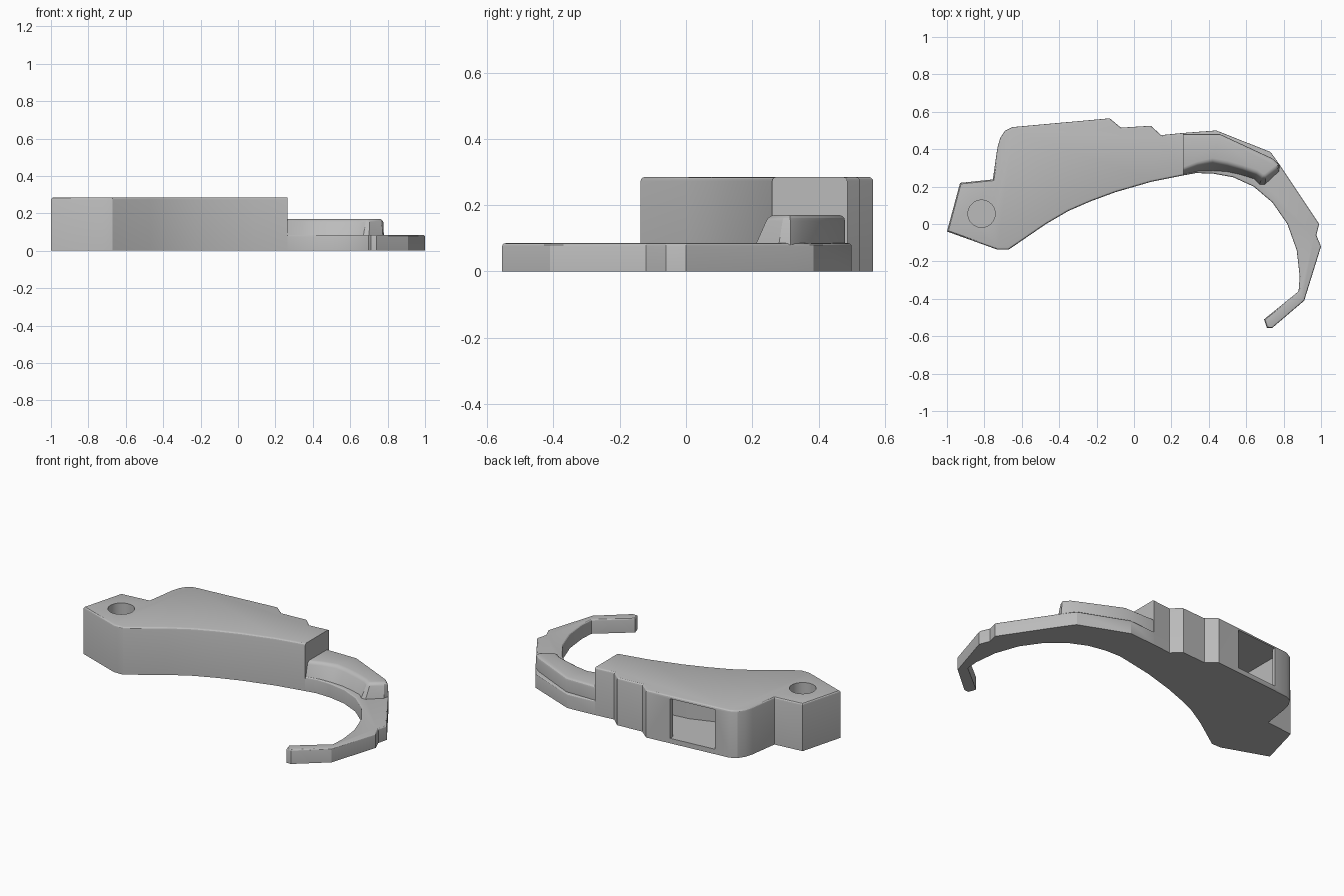
import bpy, bmesh, math

cube = bpy.data.objects.get("Cube")
if cube:
    bpy.data.objects.remove(cube, do_unlink=True)

# Single grey plastic
grey = bpy.data.materials.new("plain_grey")
grey.use_nodes = True
colour = (0.5, 0.5, 0.5, 1)
grey.diffuse_color = colour
grey.node_tree.nodes["Principled BSDF"].inputs["Base Color"].default_value = colour

JOINT_X = 0.265  # where the thick body meets the thin hook


def loft(name, low, high, z0, z1, bevel=0.0):
    """Solid between two matching outlines, top rim rounded except at the joint."""
    bm = bmesh.new()
    a = [bm.verts.new((x, y, z0)) for x, y in low]
    b = [bm.verts.new((x, y, z1)) for x, y in high]
    bm.faces.new(a)
    bm.faces.new(b)
    n = len(a)
    for i in range(n):
        j = (i + 1) % n
        bm.faces.new((a[i], a[j], b[j], b[i]))
    bmesh.ops.recalc_face_normals(bm, faces=bm.faces[:])
    if bevel:
        rim = [e for e in bm.edges
               if all(v.co.z > z1 - 1e-4 for v in e.verts)
               and not all(abs(v.co.x - JOINT_X) < 1e-4 for v in e.verts)]
        bmesh.ops.bevel(bm, geom=rim, offset=bevel, segments=3, profile=0.5,
                        affect='EDGES', clamp_overlap=True)
    me = bpy.data.meshes.new(name)
    bm.to_mesh(me)
    bm.free()
    me.materials.append(grey)
    ob = bpy.data.objects.new(name, me)
    bpy.context.collection.objects.link(ob)
    return ob


def activate(ob):
    bpy.ops.object.select_all(action='DESELECT')
    ob.select_set(True)
    bpy.context.view_layer.objects.active = ob


def cut(ob, cutter):
    cutter.hide_render = True
    mod = ob.modifiers.new("cut", 'BOOLEAN')
    mod.operation = 'DIFFERENCE'
    mod.solver = 'EXACT'
    mod.object = cutter
    activate(ob)
    bpy.ops.object.modifier_apply(modifier=mod.name)
    bpy.data.objects.remove(cutter, do_unlink=True)


# Thick body with stepped back edge and curved front edge
body_outline = [
    (-1, -.04), (-.93, .22), (-.755, .238), (-.73, .41), (-.715, .46),
    (-.69, .498), (-.65, .518), (-.13, .565), (-.07, .515), (.09, .525),
    (.145, .475), (JOINT_X, .487), (JOINT_X, .26), (.09, .225), (-.1, .17),
    (-.23, .122), (-.35, .07), (-.47, 0), (-.67, -.137), (-.73, -.137)]
body = loft("body", body_outline, body_outline, 0, .285, .013)

# Round pin hole near the narrow end
ring = [(-.815 + .073 * math.cos(t * math.tau / 32),
         .055 + .073 * math.sin(t * math.tau / 32)) for t in range(32)]
cut(body, loft("hole_cutter", ring, ring, .03, .4))

# Hollow chamber opening through a window in the back
chamber = [(-.56, .7), (-.56, .505), (-.62, .49), (-.62, .15), (-.35, .24),
           (-.22, .285), (0, .31), (0, .49), (-.28, .525), (-.28, .7)]
cut(body, loft("chamber_cutter", chamber, chamber, .03, .268))

# Thin curved hook
hook_outline = [
    (JOINT_X, .487), (.44, .5), (.73, .385), (.78, .315), (.99, 0),
    (.975, -.06), (1, -.12), (.91, -.41), (.74, -.555), (.71, -.555),
    (.695, -.51), (.88, -.36), (.886, -.28), (.87, -.14), (.82, 0),
    (.74, .115), (.64, .2), (.53, .25), (.42, .27), (.33, .272), (JOINT_X, .26)]
hook = loft("hook", hook_outline, hook_outline, 0, .085, .01)

# Raised ridge with a sloping front side on the hook's shoulder
ridge_low = [
    (JOINT_X, .48), (.46, .48), (.74, .35), (.78, .315), (.775, .28), (.7, .21),
    (.67, .21), (.64, .24), (.57, .262), (.5, .277), (.42, .282),
    (.34, .28), (JOINT_X, .265)]
ridge_high = [
    (JOINT_X, .48), (.46, .48), (.74, .35), (.775, .315), (.765, .295), (.705, .25),
    (.685, .25), (.655, .272), (.58, .297), (.5, .32), (.42, .334),
    (.34, .315), (JOINT_X, .285)]
ridge = loft("shoulder_ridge", ridge_low, ridge_high, .08, .17, .018)

for ob in (body, hook, ridge):
    activate(ob)
    bpy.ops.object.shade_smooth_by_angle(angle=math.radians(25))
